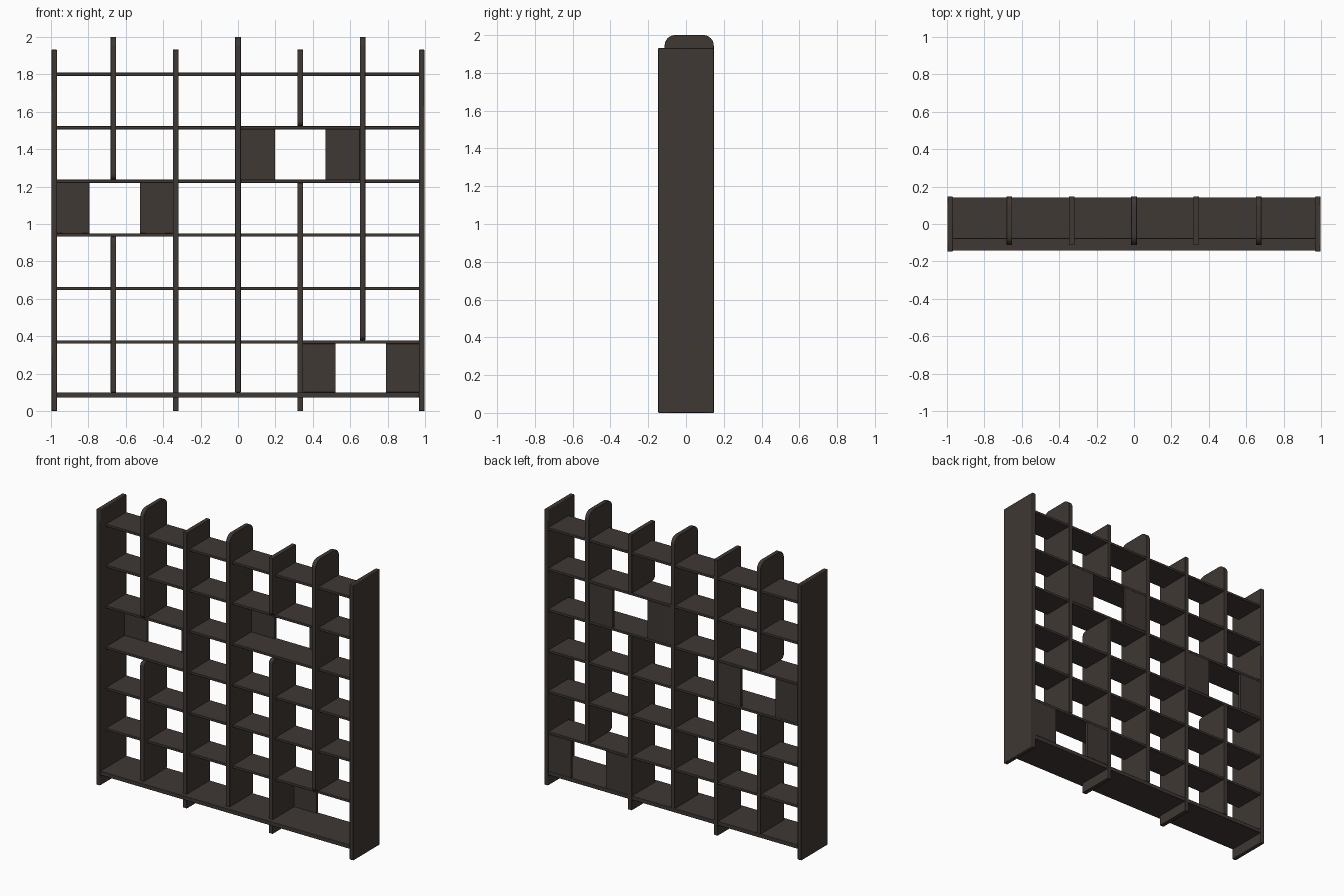
import bpy, bmesh, math

if "Cube" in bpy.data.objects:
    bpy.data.objects.remove(bpy.data.objects["Cube"])

wood = bpy.data.materials.new("dark_wood")
wood.diffuse_color = (0.05, 0.04, 0.035, 1)
wood.use_nodes = True
wood.node_tree.nodes["Principled BSDF"].inputs["Base Color"].default_value = wood.diffuse_color

BACK = 0.147          # back plane of the uprights
FRONT = -0.113        # front plane of the inner uprights
T = 0.03              # upright thickness
SHELF_T = 0.018
LEVELS = [0.369, 0.655, 0.941, 1.228, 1.514, 1.80]   # shelf centre heights
COL = 0.333           # column spacing


def finish(name, bm, bevel):
    bmesh.ops.recalc_face_normals(bm, faces=bm.faces)
    me = bpy.data.meshes.new(name)
    bm.to_mesh(me)
    bm.free()
    me.materials.append(wood)
    ob = bpy.data.objects.new(name, me)
    bpy.context.collection.objects.link(ob)
    mod = ob.modifiers.new("eased_edges", 'BEVEL')
    mod.width = bevel
    mod.segments = 2
    mod.limit_method = 'ANGLE'
    mod.angle_limit = math.radians(50)
    bpy.context.view_layer.objects.active = ob
    ob.select_set(True)
    bpy.ops.object.shade_smooth_by_angle(angle=math.radians(35))
    ob.select_set(False)
    return ob


def board(name, x, y, z, bevel=0.003):
    """Rectangular board from (min, max) ranges."""
    bm = bmesh.new()
    bmesh.ops.create_cube(bm, size=1)
    for v in bm.verts:
        v.co = [r[0] + (c + 0.5) * (r[1] - r[0]) for c, r in zip(v.co, (x, y, z))]
    return finish(name, bm, bevel)


def upright(name, x, z0, z1, radii=(0, 0, 0, 0)):
    """Upright with corner radii: front bottom, back bottom, back top, front top."""
    corners = [(FRONT, z0, 1, 1), (BACK, z0, -1, 1), (BACK, z1, -1, -1), (FRONT, z1, 1, -1)]
    pts = []
    for i, ((y, z, sy, sz), r) in enumerate(zip(corners, radii)):
        if r == 0:
            pts.append((y, z))
            continue
        for k in range(9):
            a = math.pi + (i + k / 8) * math.pi / 2
            pts.append((y + sy * r + r * math.cos(a), z + sz * r + r * math.sin(a)))
    bm = bmesh.new()
    face = bm.faces.new([bm.verts.new((x - T / 2, y, z)) for y, z in pts])
    ext = bmesh.ops.extrude_face_region(bm, geom=[face])
    moved = [v for v in ext["geom"] if isinstance(v, bmesh.types.BMVert)]
    bmesh.ops.translate(bm, verts=moved, vec=(T, 0, 0))
    return finish(name, bm, 0.002)


# Full-depth side panels
for name, s in (("left_side_panel", -1), ("right_side_panel", 1)):
    board(name, sorted((s * 0.998, s * 0.968)), (-BACK, BACK), (0, 1.932), 0.004)

# Deep bottom shelf and the shallower shelves above it
board("bottom_shelf", (-0.97, 0.97), (-0.143, 0.143), (0.072, 0.1))
for i, z in enumerate(LEVELS):
    board(f"shelf_{i + 1}", (-0.969, 0.969), (-0.08, 0.143),
          (z - SHELF_T / 2, z + SHELF_T / 2))

# Inner uprights: tall ones have rounded tops, others reach side-panel height
h = SHELF_T / 2
R = 0.055
r = 0.03
upright("upright_1_lower", -2 * COL, 0.1, LEVELS[2] - h, (0, 0, 0, r))
upright("upright_1_upper", -2 * COL, LEVELS[3] + h, 2.0, (r, 0, R, R))
upright("upright_2", -COL, 0, 1.932)
upright("upright_3", 0, 0.1, 2.0, (0, 0, R, R))
upright("upright_4_lower", COL, 0, LEVELS[3] - h, (0, 0, 0, r))
upright("upright_4_upper", COL, LEVELS[4] + h, 1.932, (r, 0, 0, 0))
upright("upright_5", 2 * COL, LEVELS[0] + h, 2.0, (r, 0, R, R))

# Pairs of partial back panels in the double-width bays
bays = [(-0.968, -COL - T / 2, LEVELS[2] + h, LEVELS[3] - h),
        (T / 2, 2 * COL - T / 2, LEVELS[3] + h, LEVELS[4] - h),
        (COL + T / 2, 0.968, 0.1, LEVELS[0] - h)]
for i, (x0, x1, z0, z1) in enumerate(bays):
    mid = (max(x0, -0.98) + x1) / 2 if i == 1 else (-0.66 if i == 0 else 0.656)
    board(f"back_panel_{i + 1}_left", (x0, mid - 0.135), (0.125, 0.143), (z0, z1), 0.001)
    board(f"back_panel_{i + 1}_right", (mid + 0.135, x1), (0.125, 0.143), (z0, z1), 0.001)
